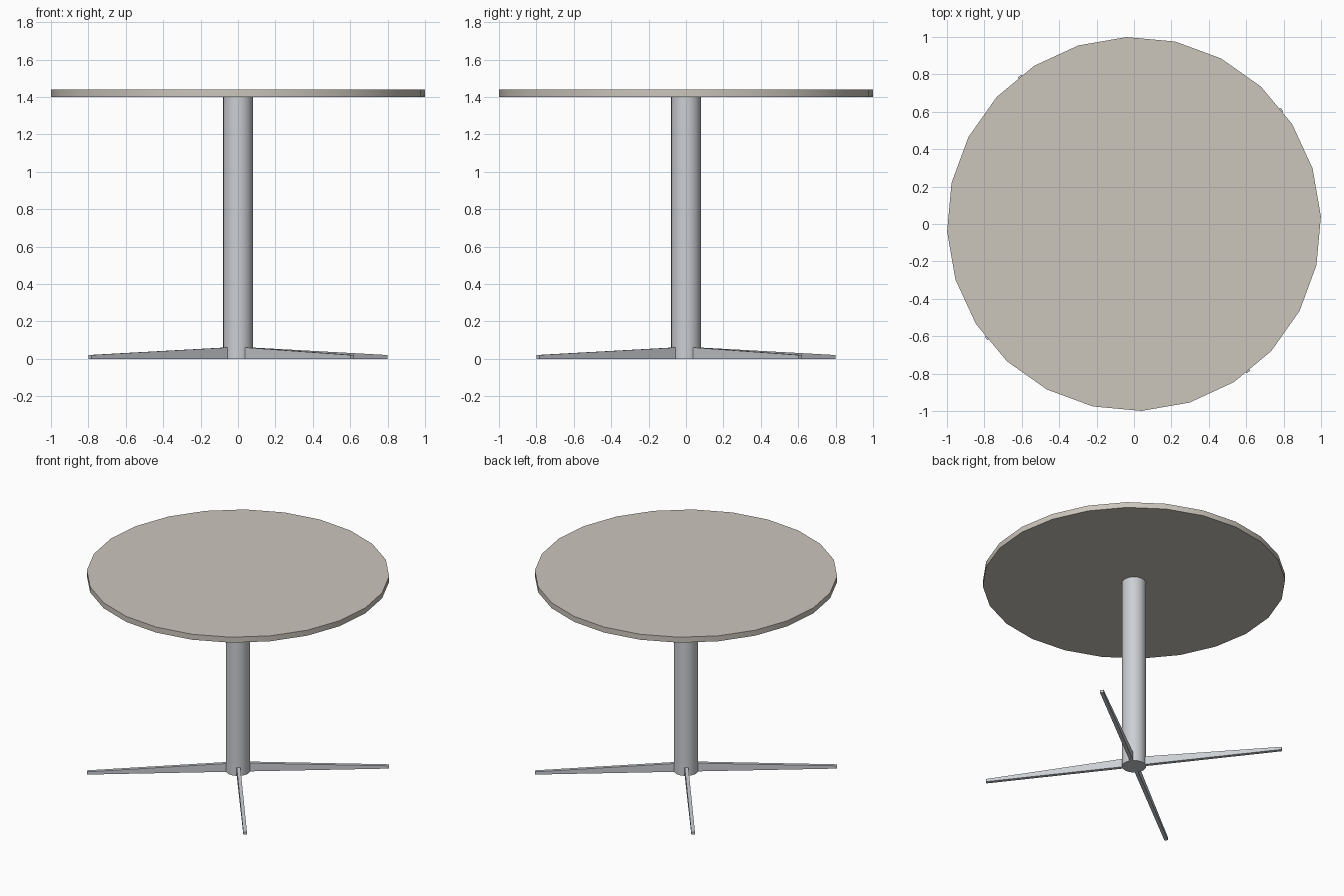
import bpy, bmesh
from math import radians
from mathutils import Matrix

if "Cube" in bpy.data.objects:
    bpy.data.objects.remove(bpy.data.objects["Cube"])

TURN = radians(2.3)          # whole table is turned slightly
LEG_ANGLE = radians(37.7)


def material(name, rgb):
    m = bpy.data.materials.new(name)
    m.diffuse_color = (*rgb, 1)
    m.use_nodes = True
    m.node_tree.nodes["Principled BSDF"].inputs["Base Color"].default_value = m.diffuse_color
    return m


def disc(name, radius, z0, z1, sides, mat):
    bpy.ops.mesh.primitive_cylinder_add(vertices=sides, radius=radius, depth=z1 - z0,
                                        location=(0, 0, (z0 + z1) / 2), rotation=(0, 0, TURN))
    ob = bpy.context.object
    ob.name = name
    ob.data.materials.append(mat)
    bpy.ops.object.shade_smooth_by_angle(angle=radians(30))
    return ob


def leg(name, angle, mat, width=0.024):
    # tapered side profile (radius, height) extruded across the leg's width
    profile = [(0.04, 0), (1.0, 0), (1.0, 0.02), (0.04, 0.062)]
    bm = bmesh.new()
    face = bm.faces.new([bm.verts.new((r, -width / 2, z)) for r, z in profile])
    ext = bmesh.ops.extrude_face_region(bm, geom=[face])
    moved = [v for v in ext["geom"] if isinstance(v, bmesh.types.BMVert)]
    bmesh.ops.translate(bm, verts=moved, vec=(0, width, 0))
    bmesh.ops.recalc_face_normals(bm, faces=bm.faces)
    bm.transform(Matrix.Rotation(angle, 4, 'Z'))
    me = bpy.data.meshes.new(name)
    bm.to_mesh(me)
    bm.free()
    me.materials.append(mat)
    bpy.context.collection.objects.link(bpy.data.objects.new(name, me))


stone = material("warm_top", (0.60, 0.56, 0.50))
metal = material("cool_metal", (0.60, 0.62, 0.65))

# round top and central post
disc("table_top", 1.0, 1.40, 1.44, 24, stone)
disc("post", 0.08, 0, 1.40, 24, metal)

# four tapered feet
for i in range(4):
    leg(f"foot_{i + 1}", LEG_ANGLE + i * radians(90), metal)
